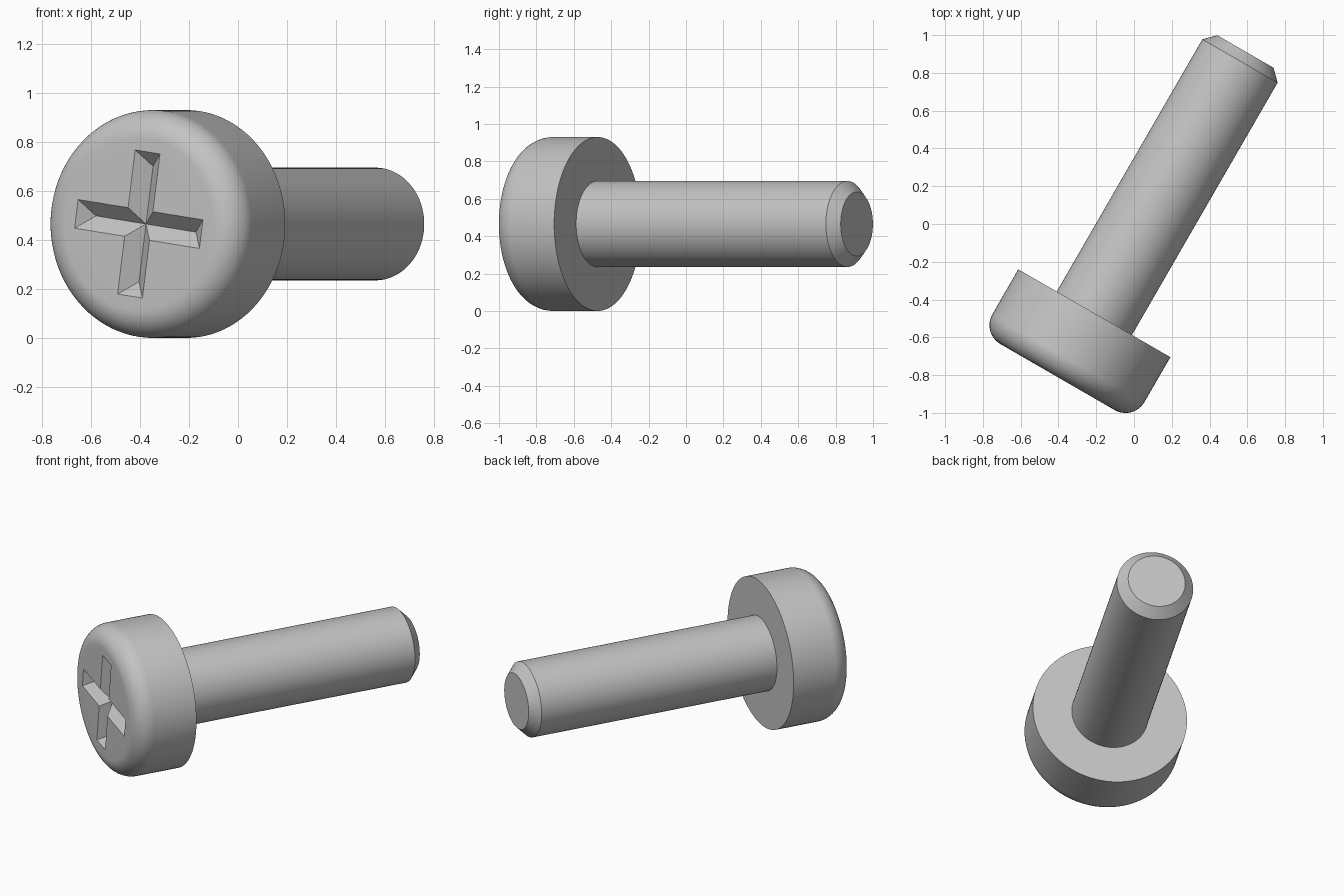
import bpy, bmesh
from math import sin, cos, pi, radians
from mathutils import Matrix, Vector

cube = bpy.data.objects.get("Cube")
if cube:
    bpy.data.objects.remove(cube, do_unlink=True)

HEAD_R, HEAD_H, FILLET = 0.465, 0.39, 0.116
SHANK_R, SHANK_L, CHAMFER = 0.23, 1.60, 0.058
ARM, DEPTH, LIFT = 0.297, 0.059, 0.03

# Screw axis lies level, turned 30 degrees from +y; origin is under the head
PLACE = (Matrix.Translation((-0.21, -0.4725, HEAD_R))
         @ Matrix.Rotation(radians(-30), 4, 'Z')
         @ Matrix.Rotation(radians(-90), 4, 'X'))

steel = bpy.data.materials.new("grey steel")
steel.use_nodes = True
COLOR = (0.55, 0.55, 0.55, 1)
steel.diffuse_color = COLOR
steel.node_tree.nodes["Principled BSDF"].inputs["Base Color"].default_value = COLOR


def add_object(name, bm):
    bmesh.ops.recalc_face_normals(bm, faces=bm.faces)
    mesh = bpy.data.meshes.new(name)
    bm.to_mesh(mesh)
    bm.free()
    mesh.materials.append(steel)
    obj = bpy.data.objects.new(name, mesh)
    obj.matrix_world = PLACE
    bpy.context.collection.objects.link(obj)
    return obj


def activate(obj):
    bpy.ops.object.select_all(action='DESELECT')
    obj.select_set(True)
    bpy.context.view_layer.objects.active = obj


def turned(name, profile, steps=96):
    """Revolve (radius, height) points about z and cap both ends."""
    bm = bmesh.new()
    verts = [bm.verts.new((r, 0, z)) for r, z in profile]
    edges = [bm.edges.new(pair) for pair in zip(verts, verts[1:])]
    bmesh.ops.spin(bm, geom=verts + edges, cent=(0, 0, 0), axis=(0, 0, 1),
                   angle=2 * pi, steps=steps)
    bmesh.ops.remove_doubles(bm, verts=bm.verts, dist=1e-5)
    bmesh.ops.holes_fill(bm, edges=bm.edges, sides=0)
    return add_object(name, bm)


# Head with a rounded front rim
rim = [(HEAD_R - FILLET + FILLET * cos(a), -HEAD_H + FILLET - FILLET * sin(a))
       for a in (i * pi / 2 / 14 for i in range(15))]
head = turned("screw_head", [(HEAD_R, 0)] + rim)

# Plain shank with a chamfered tip
shank = turned("shank", [(SHANK_R, -0.02), (SHANK_R, SHANK_L - CHAMFER),
                         (SHANK_R - CHAMFER, SHANK_L)])

# Cross recess cutter: four V-shaped grooves meeting at the centre
bm = bmesh.new()
mouth, floor = -HEAD_H - LIFT, -HEAD_H + DEPTH
w, reach = DEPTH + LIFT, ARM + LIFT
centre = bm.verts.new((0, 0, floor))
arms = []
for i in range(4):
    turn = Matrix.Rotation(i * pi / 2 + radians(8), 3, 'Z')
    points = [(w, -w, mouth), (reach, -w, mouth), (reach, w, mouth),
              (ARM - DEPTH, 0, floor)]
    arms.append([bm.verts.new(turn @ Vector(p)) for p in points])
outline = []
for i, (inner, low, high, end) in enumerate(arms):
    next_inner = arms[(i + 1) % 4][0]
    bm.faces.new((inner, low, end, centre))
    bm.faces.new((low, high, end))
    bm.faces.new((high, next_inner, centre, end))
    outline += [inner, low, high]
bm.faces.new(outline)
cutter = add_object("recess_cutter", bm)
cutter.hide_render = True

cut = head.modifiers.new("cross_recess", 'BOOLEAN')
cut.operation = 'DIFFERENCE'
cut.solver = 'EXACT'
cut.object = cutter
activate(head)
bpy.ops.object.modifier_apply(modifier=cut.name)
bpy.data.objects.remove(cutter, do_unlink=True)

for obj in (head, shank):
    activate(obj)
    bpy.ops.object.shade_smooth_by_angle(angle=radians(30))
